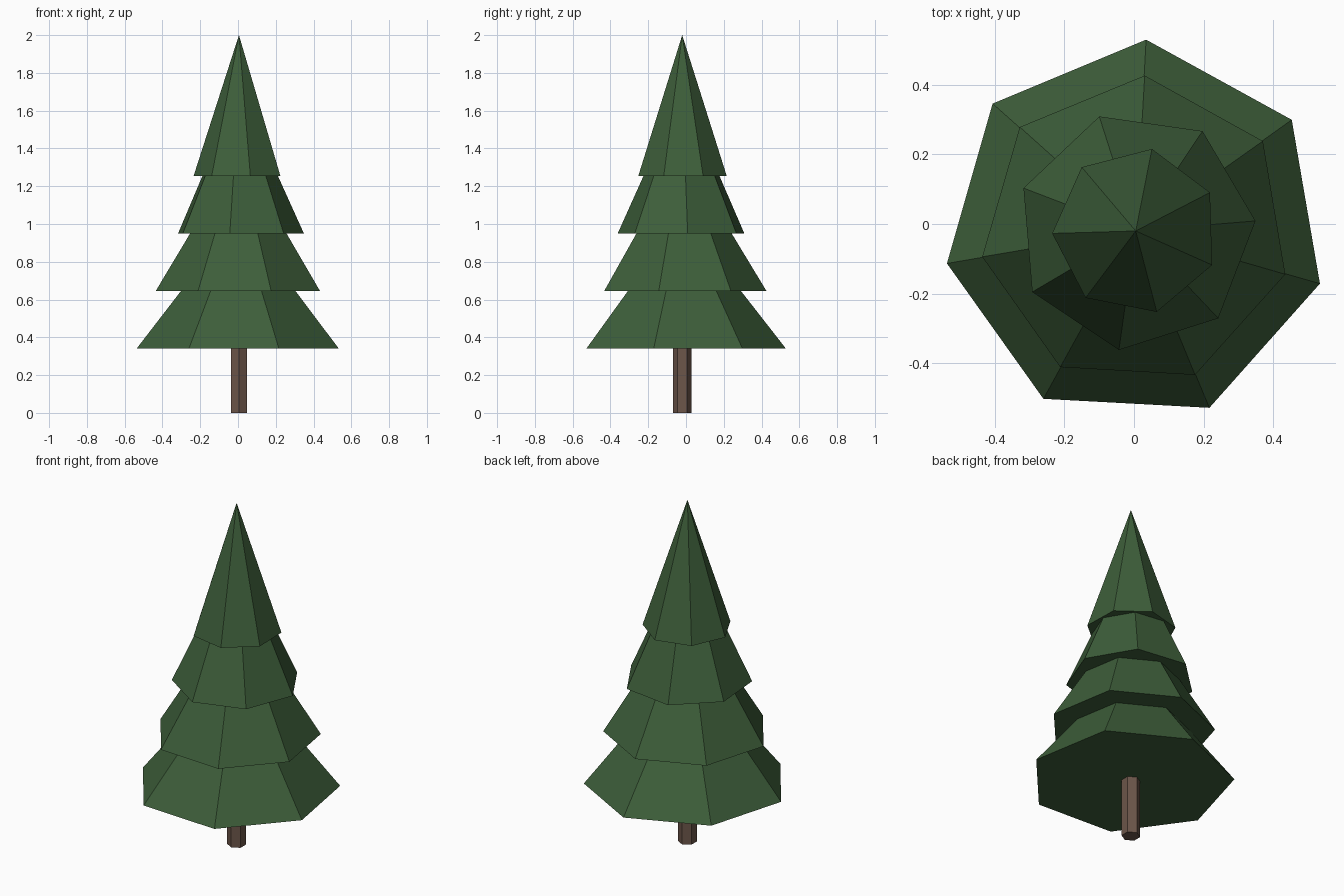
import bpy
import bmesh
from math import radians
from mathutils import Matrix

cube = bpy.data.objects.get("Cube")
if cube:
    bpy.data.objects.remove(cube, do_unlink=True)

AXIS = (0.005, -0.02)  # the tree's vertical axis


def make_material(name, colour):
    mat = bpy.data.materials.new(name)
    mat.use_nodes = True
    mat.diffuse_color = colour
    mat.node_tree.nodes["Principled BSDF"].inputs["Base Color"].default_value = colour
    return mat


def frustum(name, sides, angle, z0, z1, r0, r1, mat):
    """Flat-shaded cone section with one corner at the given angle."""
    bm = bmesh.new()
    bmesh.ops.create_cone(bm, cap_ends=True, segments=sides,
                          radius1=r0, radius2=r1, depth=z1 - z0)
    # Blender starts the ring on +y
    bmesh.ops.rotate(bm, verts=bm.verts, cent=(0, 0, 0),
                     matrix=Matrix.Rotation(radians(angle - 90), 3, 'Z'))
    bmesh.ops.translate(bm, verts=bm.verts, vec=(*AXIS, (z0 + z1) / 2))
    bmesh.ops.remove_doubles(bm, verts=bm.verts, dist=0.0001)
    bmesh.ops.recalc_face_normals(bm, faces=bm.faces)
    mesh = bpy.data.meshes.new(name)
    bm.to_mesh(mesh)
    bm.free()
    mesh.materials.append(mat)
    obj = bpy.data.objects.new(name, mesh)
    bpy.context.collection.objects.link(obj)
    return obj


green = make_material("needle green", (0.047, 0.112, 0.042, 1))
brown = make_material("bark brown", (0.15, 0.092, 0.068, 1))

# Hexagonal trunk, set a little into the lowest tier
frustum("trunk", 6, 90, 0, 0.36, 0.05, 0.05, brown)

# Branch tiers: name, corner angle, bottom, top, lower and upper radius
tiers = [
    ("bottom_tier", 86.9, 0.34, 0.66, 0.55, 0.30),
    ("lower_middle_tier", 86.7, 0.645, 0.97, 0.447, 0.25),
    ("upper_middle_tier", 4.8, 0.95, 1.27, 0.345, 0.20),
    ("top_tier", 27.4, 1.255, 2.0, 0.24, 0.0),
]
for name, angle, z0, z1, r0, r1 in tiers:
    frustum(name, 7, angle, z0, z1, r0, r1, green)
